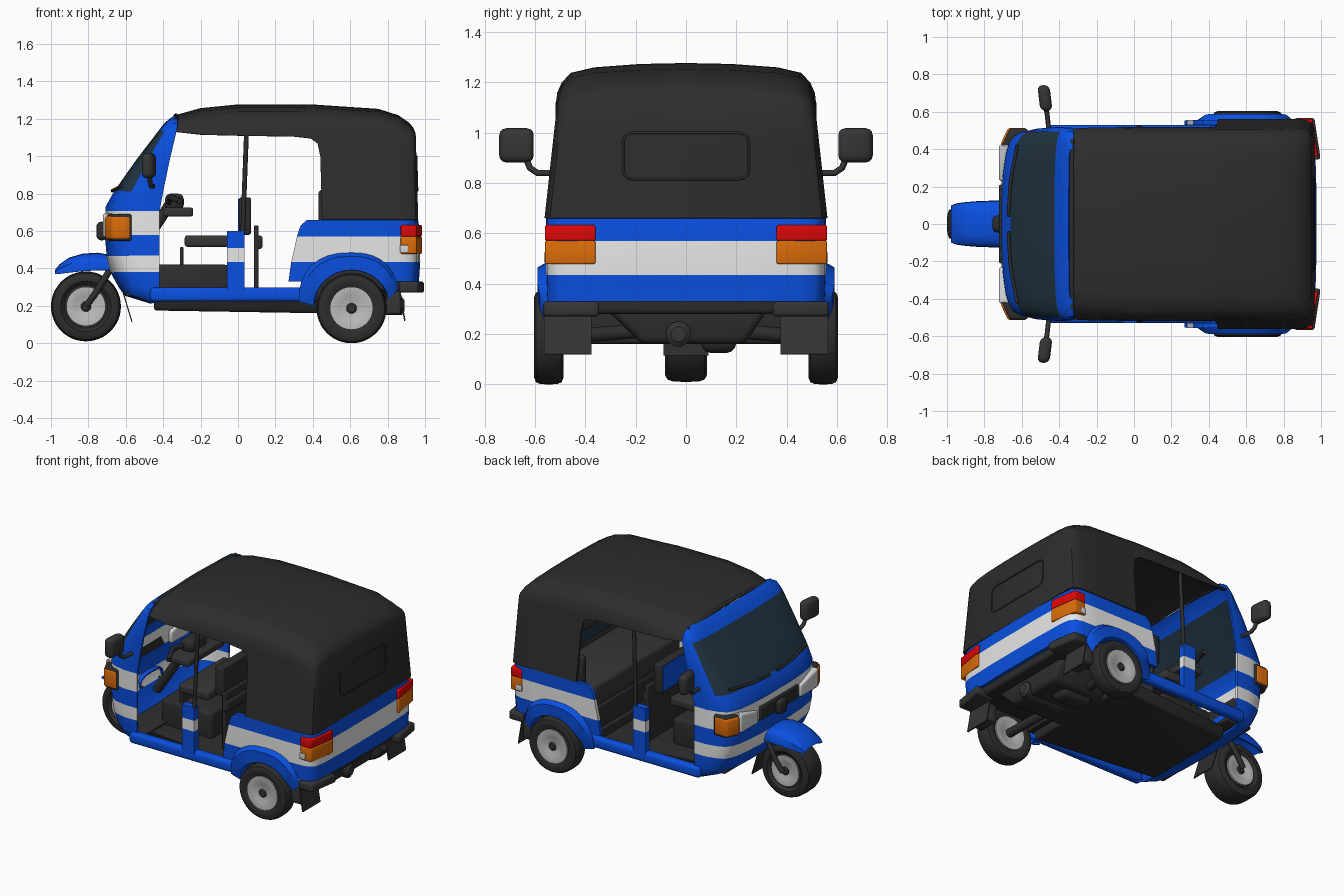
import bpy, bmesh, math
from mathutils import Matrix

def material(name, r, g, b):
    m = bpy.data.materials.new(name)
    m.diffuse_color = (r, g, b, 1)
    return m

BLUE = material("blue paint", 0.003, 0.08, 0.75)
WHITE = material("white paint", 0.83, 0.83, 0.82)
BLACK = material("black", 0.026, 0.026, 0.026)
DARK = material("dark grey", 0.036, 0.036, 0.036)
RIM = material("rim grey", 0.50, 0.50, 0.50)
ORANGE = material("orange lamp", 0.72, 0.15, 0.003)
RED = material("red lamp", 0.75, 0.002, 0.002)
GLASS = material("dark glass", 0.015, 0.035, 0.055)
LENS = material("clear lens", 0.66, 0.67, 0.69)

def finish(name, bm, mats, angle=35):
    bmesh.ops.recalc_face_normals(bm, faces=bm.faces[:])
    me = bpy.data.meshes.new(name)
    bm.to_mesh(me)
    bm.free()
    ob = bpy.data.objects.new(name, me)
    bpy.context.collection.objects.link(ob)
    for m in mats:
        me.materials.append(m)
    bpy.ops.object.select_all(action='DESELECT')
    ob.select_set(True)
    bpy.context.view_layer.objects.active = ob
    bpy.ops.object.shade_smooth_by_angle(angle=math.radians(angle))
    return ob

def box(name, x, y, z, mat, bevel=0.012, taper=lambda v: None):
    bm = bmesh.new()
    bmesh.ops.create_cube(bm, size=1)
    for v in bm.verts:
        v.co = [lo + (c + 0.5) * (hi - lo) for c, (lo, hi) in zip(v.co, (x, y, z))]
        taper(v.co)
    if bevel:
        bmesh.ops.bevel(bm, geom=bm.edges[:], offset=bevel, segments=3, profile=0.5, affect='EDGES')
    return finish(name, bm, [mat])

def pair(name, x, y, z, mat, bevel=0.012, taper=lambda v: None):
    box(name + "_left", x, y, z, mat, bevel, taper)
    box(name + "_right", x, (-y[1], -y[0]), z, mat, bevel, taper)

def tube(name, pts, r, mat, cyclic=False):
    cu = bpy.data.curves.new(name, 'CURVE')
    cu.dimensions = '3D'
    cu.bevel_depth, cu.bevel_resolution, cu.use_fill_caps = r, 3, True
    sp = cu.splines.new('POLY')
    sp.points.add(len(pts) - 1)
    for p, c in zip(sp.points, pts):
        p.co = (*c, 1)
    sp.use_cyclic_u = cyclic
    cu.materials.append(mat)
    bpy.context.collection.objects.link(bpy.data.objects.new(name, cu))

def loft(name, rows, mats, rule=lambda i, j, c: 0, thick=0.015, cap=False, cutter=None):
    bm = bmesh.new()
    vs = [[bm.verts.new(p) for p in row] for row in rows]
    for i in range(len(vs) - 1):
        for j in range(len(vs[0]) - 1):
            f = bm.faces.new((vs[i][j], vs[i][j + 1], vs[i + 1][j + 1], vs[i + 1][j]))
            f.material_index = rule(i, j, f.calc_center_median())
    if cap:
        bm.faces.new(vs[-1])
    ob = finish(name, bm, mats)
    mod = ob.modifiers.new("thickness", 'SOLIDIFY')
    mod.thickness, mod.offset = thick, 0
    if cutter:
        cut = ob.modifiers.new("cut", 'BOOLEAN')
        cut.operation, cut.object = 'DIFFERENCE', cutter
    ob.modifiers.new("sharp_edges", 'EDGE_SPLIT').split_angle = math.radians(40)

def lathe(name, profile, centre, mat, n=48):
    # closed profile of (y, radius) spun about the y axis
    bm = bmesh.new()
    rings = [[bm.verts.new((centre[0] + r * math.cos(2 * math.pi * k / n), centre[1] + y,
                            centre[2] + r * math.sin(2 * math.pi * k / n))) for k in range(n)] for y, r in profile]
    for a, b in zip(rings, rings[1:]):
        for k in range(n):
            bm.faces.new((a[k], a[k - 1], b[k - 1], b[k]))
    bm.faces.new(rings[0])
    bm.faces.new(rings[-1])
    return finish(name, bm, [mat])

def u_rows(levels, shape):
    # horizontal U slices: (z, open-end x, closed-end x, half width)
    both = [(f, g) for f, g in shape] + [(f, -g) for f, g in reversed(shape[:-1])]
    return [[(xo + f * (xc - xo), g * w, z) for f, g in both] for z, xo, xc, w in levels]

# front cowl with windshield; glass and stripes chosen by slice
cowl = [(0.22, -0.42, -0.47, 0.485), (0.26, -0.42, -0.60, 0.495), (0.30, -0.42, -0.63, 0.50),
        (0.382, -0.42, -0.675, 0.502), (0.468, -0.42, -0.695, 0.502), (0.58, -0.42, -0.705, 0.502),
        (0.708, -0.42, -0.70, 0.502), (0.73, -0.415, -0.70, 0.502), (0.81, -0.40, -0.655, 0.505),
        (0.98, -0.365, -0.535, 0.51), (1.13, -0.33, -0.42, 0.507), (1.17, -0.322, -0.39, 0.49),
        (1.195, -0.325, -0.36, 0.44), (1.205, -0.33, -0.345, 0.40)]
nose = [(0, 1), (0.35, 1), (0.65, 0.962), (0.78, 0.92), (0.86, 0.85), (0.92, 0.75), (0.97, 0.55), (1, 0.3), (1, 0)]
def cowl_rule(i, j, c):
    if 8 <= i <= 9 and 2 <= j <= 13:
        return 2
    return 1 if 0.382 < c.z < 0.468 or 0.58 < c.z < 0.708 else 0
loft("front_cowl", u_rows(cowl, nose), [BLUE, WHITE, GLASS], cowl_rule)

# rear body shell with stripe and wheel cut-outs
cutter = lathe("wheel_cutter", [(-0.8, 0.205), (0.8, 0.205)], (0.607, 0, 0.187), BLUE)
cutter.hide_render = True
cutter.display_type = 'WIRE'
rear = [(0.33, 0.27, 0.955, 0.54), (0.435, 0.285, 0.962, 0.543), (0.57, 0.315, 0.96, 0.543),
        (0.63, 0.335, 0.955, 0.543), (0.66, 0.37, 0.95, 0.543)]
tail = [(0, 1), (0.3, 1), (0.7, 1), (0.88, 0.995), (0.94, 0.975), (0.975, 0.93), (0.99, 0.82), (1, 0.4), (1, 0)]
loft("rear_body", u_rows(rear, tail), [BLUE, WHITE],
     lambda i, j, c: 1 if 0.435 < c.z < 0.57 else 0, 0.025, cutter=cutter)

# fabric canopy: sections (x, lower edge, top, width factor)
canopy = [(-0.335, 1.13, 1.212, 1), (-0.2, 1.115, 1.25, 1.01), (0, 1.11, 1.27, 1.01), (0.3, 1.105, 1.27, 1.01),
          (0.39, 1.095, 1.269, 1.01), (0.425, 1.07, 1.268, 1), (0.44, 1.0, 1.268, 1), (0.45, 0.66, 1.266, 1),
          (0.75, 0.66, 1.246, 1), (0.87, 0.66, 1.213, 1), (0.925, 0.66, 1.175, 0.985), (0.945, 0.66, 1.15, 0.965),
          (0.957, 0.66, 1.12, 0.92)]
rows = []
for x, zb, zt, s in canopy:
    k = (zt - 1.1) / 0.178
    # the shoulders are rounder toward both ends
    n = 0.94 if x < -0.3 else 0.97 if x < -0.1 or x > 0.8 else 1
    zs = max(1.1, zb + 0.005)
    half = [(0.555 - (z - 0.66) * 0.11, z) for z in (zb + (zs - zb) * t / 3 for t in range(4))]
    half += [(y * n, max(zs + 0.003, 1.1 + (z - 1.1) * k)) for y, z in
             ((0.5 / n ** 0.7, 1.16), (0.483, 1.2), (0.45, 1.238), (0.36, 1.26), (0.18, 1.274), (0, 1.278))]
    full = half + [(-y, z) for y, z in reversed(half[:-1])]
    rows.append([(x - (0.03 * (z - 0.66) if x > 0.8 else 0), y * s, z) for y, z in full])
loft("canopy", rows, [BLACK], thick=0.014, cap=True)
tube("canopy_front_seam", [(-0.332, y * 0.09, 1.216 - 0.001 * y * y) for y in range(-5, 6)], 0.013, BLACK)
ring = []
for cy, cz, a0 in ((0.21, 0.96, 0), (-0.21, 0.96, 90), (-0.21, 0.855, 180), (0.21, 0.855, 270)):
    for a in (0, 30, 60, 90):
        t = math.radians(a0 + a)
        z = cz + 0.04 * math.sin(t)
        ring.append((0.964 - 0.03 * (z - 0.66), cy + 0.04 * math.cos(t), z))
tube("rear_window_seam", ring, 0.005, BLACK, True)

# wheels
def wheel(name, c, hw, r, rim):
    arc = [(-0.8, 0.62), (-1, 0.72), (-1, 0.86), (-0.88, 0.95), (-0.6, 0.99), (0, 1),
           (0.6, 0.99), (0.88, 0.95), (1, 0.86), (1, 0.72), (0.8, 0.62)]
    lathe(name + "_tire", [(y * hw, q * r) for y, q in arc], c, BLACK)
    d = hw * 0.86
    lathe(name + "_rim", [(-d, rim * 0.5), (-d - 0.006, rim * 0.6), (-d - 0.006, rim), (d + 0.006, rim),
                          (d + 0.006, rim * 0.6), (d, rim * 0.5)], c, RIM)
    lathe(name + "_hub", [(-hw, 0.02), (-hw + 0.006, 0.028), (hw - 0.006, 0.028), (hw, 0.02)], c, DARK, 20)
wheel("front_wheel", (-0.813, 0, 0.197), 0.083, 0.187, 0.105)
for s, side in ((1, "left"), (-1, "right")):
    wheel("rear_wheel_" + side, (0.607, s * 0.545, 0.187), 0.058, 0.187, 0.115)

# front mudguard
guard = []
for x, z, zb, w in ((-0.975, 0.385, 0.37, 0.095), (-0.95, 0.415, 0.372, 0.105), (-0.90, 0.45, 0.378, 0.112),
                    (-0.83, 0.47, 0.385, 0.118), (-0.75, 0.475, 0.39, 0.12), (-0.66, 0.46, 0.39, 0.12)):
    h = [(w, zb), (w * 0.98, zb + (z - zb) * 0.6), (w * 0.85, z - 0.012), (w * 0.55, z), (0, z + 0.004)]
    guard.append([(x, y, q) for y, q in h + [(-y, q) for y, q in reversed(h[:-1])]])
loft("front_mudguard", guard, [BLUE], thick=0.01)

for s, side in ((1, "left"), (-1, "right")):
    # rear wheel arch flare, widest over the wheel
    arch = []
    for k in range(17):
        a = math.radians(180 * k / 16)
        c, q = math.cos(a), math.sin(a)
        o = (0.607 + (0.25 if c > 0 else 0.28) * math.copysign(abs(c) ** 0.8, c), 0.225 + 0.26 * q ** 0.85)
        n = (0.607 + 0.205 * c, 0.20 + 0.195 * q)
        m = [(o[0] * t + n[0] * (1 - t), o[1] * t + n[1] * (1 - t)) for t in (0, 0.75, 1)]
        y = 0.535 + 0.05 * min(1, 1.6 * q)
        arch.append([(m[0][0], s * 0.50, m[0][1]), (m[0][0], s * y, m[0][1]),
                     (m[1][0], s * y, m[1][1]), (m[2][0], s * min(y, 0.545), m[2][1])])
    # the flare stops above the bumper at the rear
    arch = [r for r in arch if not (r[2][0] > 0.8 and r[2][2] < 0.27)]
    loft("wheel_arch_" + side, arch, [BLUE], thick=0.01)
    # mirror stalk, fork leg, canopy rod, axle arm, handlebar
    tube("mirror_stalk_" + side, [(-0.455, s * 0.5, 0.84), (-0.465, s * 0.59, 0.84), (-0.47, s * 0.62, 0.86),
                                  (-0.475, s * 0.64, 0.91)], 0.013, DARK)
    tube("fork_leg_" + side, [(-0.813, s * 0.1, 0.197), (-0.76, s * 0.105, 0.27), (-0.68, s * 0.09, 0.40)], 0.018, BLACK)
    tube("canopy_rod_" + side, [(0.025, s * 0.515, 0.58), (0.045, s * 0.505, 1.12)], 0.013, BLACK)
    tube("axle_arm_" + side, [(0.607, s * 0.5, 0.187), (0.56, s * 0.1, 0.22)], 0.03, BLACK)
    tube("handle_grip_" + side, [(-0.37, s * 0.05, 0.75), (-0.36, s * 0.2, 0.78), (-0.31, s * 0.32, 0.76)], 0.016, BLACK)
    # wiper
    tube("wiper_" + side, [(-0.672, s * 0.04, 0.815), (-0.662, s * 0.22, 0.82), (-0.625, s * 0.42, 0.84)], 0.009, BLACK)
    # door pillar with white stripe
    for z0, z1, m, n in ((0.27, 0.435, BLUE, "lower"), (0.435, 0.51, WHITE, "stripe"), (0.51, 0.60, BLUE, "upper")):
        y = (0.485, 0.53) if s > 0 else (-0.53, -0.485)
        box("door_pillar_%s_%s" % (n, side), (-0.06, 0.035), y, (z0, z1), m, 0)
    # sloping rear mud flap
    loft("rear_mud_flap_" + side, [[(x, s * y, z) for y in (0.375, 0.565)] for x, z in ((0.865, 0.28), (0.892, 0.12))],
         [DARK], thick=0.008)

# sills, lamps, bumpers, flaps, mirrors
def wrap(v):
    if v.x > 0.95:
        v.x -= max(0, abs(v.y) - 0.5) * 0.5
pair("sill", (-0.47, 0.42), (0.47, 0.53), (0.222, 0.297), BLUE, 0.02)
pair("tail_lamp_red", (0.87, 0.984), (0.36, 0.561), (0.571, 0.633), RED, 0.007, wrap)
pair("tail_lamp_orange", (0.87, 0.984), (0.36, 0.561), (0.478, 0.571), ORANGE, 0.007, wrap)
pair("reversing_lamp", (0.866, 0.91), (0.54, 0.565), (0.485, 0.525), LENS, 0.004)
pair("rear_bumper", (0.86, 0.998), (0.345, 0.568), (0.27, 0.33), DARK, 0.015, wrap)
pair("flap_bracket", (0.79, 0.87), (0.40, 0.55), (0.155, 0.28), DARK, 0.012)
def swing(v):
    v.x -= (abs(v.y) - 0.6) * 0.12
pair("mirror", (-0.50, -0.435), (0.605, 0.742), (0.882, 1.018), DARK, 0.028, swing)
def sweep(v):
    v.x += max(0, abs(v.y) - 0.43) * 0.5 if v.x < -0.65 else 0
pair("indicator", (-0.715, -0.575), (0.425, 0.514), (0.555, 0.68), ORANGE, 0.014, sweep)
pair("indicator_surround", (-0.705, -0.568), (0.42, 0.510), (0.547, 0.69), BLACK, 0.012, sweep)
def slant(v):
    if v.z > 0.63:
        v.z += (abs(v.y) - 0.33) * 0.25
pair("headlamp", (-0.722, -0.668), (0.23, 0.425), (0.565, 0.675), LENS, 0.014, slant)

# nose grille, horn and front flap
box("nose_grille", (-0.722, -0.695), (-0.21, 0.21), (0.57, 0.665), BLACK, 0.01)
box("horn", (-0.757, -0.70), (-0.045, 0.045), (0.55, 0.65), BLACK, 0.025)
loft("front_mud_flap", [[(-0.62, -0.09, 0.29), (-0.62, 0.09, 0.29)], [(-0.567, -0.09, 0.115), (-0.567, 0.09, 0.115)]],
     [BLACK], thick=0.006)

# underbody, narrowing to the front
def narrow(v):
    if v.x < 0:
        v.y *= 0.8
        v.z += 0.015
    if v.z < 0.2:
        v.y *= 0.92
def belly(v):
    if v.z < 0.2:
        v.y = v.y * 0.6 + 0.03
box("floor", (-0.45, 0.46), (-0.45, 0.45), (0.16, 0.235), BLACK, 0.015, narrow)
box("foot_well", (-0.60, -0.40), (-0.43, 0.43), (0.25, 0.275), BLACK, 0.01)
box("rear_floor", (0.38, 0.94), (-0.455, 0.455), (0.28, 0.46), BLACK, 0.02)
box("floor_step", (0.36, 0.50), (-0.455, 0.455), (0.22, 0.30), BLACK, 0.01)
box("engine", (0.44, 0.86), (-0.34, 0.34), (0.16, 0.32), BLACK, 0.03, belly)
box("gearbox", (0.50, 0.74), (0.06, 0.20), (0.125, 0.25), BLACK, 0.04)
muffler = lathe("muffler", [(-0.17, 0.03), (-0.155, 0.05), (0.155, 0.05), (0.17, 0.03)], (0, 0, 0), DARK, 24)
muffler.matrix_world = Matrix.Translation((0.72, -0.03, 0.2)) @ Matrix.Rotation(math.pi / 2, 4, 'Z')

# driver area
box("seat_pedestal", (-0.44, -0.05), (-0.22, 0.22), (0.22, 0.42), BLACK, 0.02)
box("driver_seat", (-0.285, -0.05), (-0.25, 0.25), (0.515, 0.577), DARK, 0.015)
box("seat_post", (-0.31, -0.292), (-0.2, 0.2), (0.36, 0.515), BLACK, 0.005)
box("seat_back", (0.005, 0.07), (-0.26, 0.26), (0.58, 0.78), BLACK, 0.012)
box("seat_back_front", (0.001, 0.007), (-0.25, 0.25), (0.595, 0.77), BLUE, 0)
box("partition", (0.085, 0.11), (-0.3, 0.3), (0.24, 0.63), BLACK, 0.008)
box("partition_rail", (0.085, 0.13), (-0.3, 0.3), (0.505, 0.575), BLACK, 0.01)
tube("steering_column", [(-0.62, 0, 0.35), (-0.36, 0, 0.75)], 0.03, BLACK)
box("instrument_pod", (-0.39, -0.29), (-0.09, 0.09), (0.71, 0.80), BLACK, 0.03)
box("glove_box", (-0.40, -0.24), (-0.2, 0.2), (0.678, 0.725), DARK, 0.012)

# passenger bench
box("bench_cushion", (0.37, 0.80), (-0.48, 0.48), (0.46, 0.62), DARK, 0.03)
box("bench_back", (0.76, 0.88), (-0.48, 0.48), (0.58, 0.98), DARK, 0.03)
box("bench_back_panel", (0.755, 0.762), (-0.44, 0.44), (0.66, 0.74), GLASS, 0)
pair("bench_arm", (0.43, 0.80), (0.47, 0.52), (0.60, 0.82), BLACK, 0.02)
